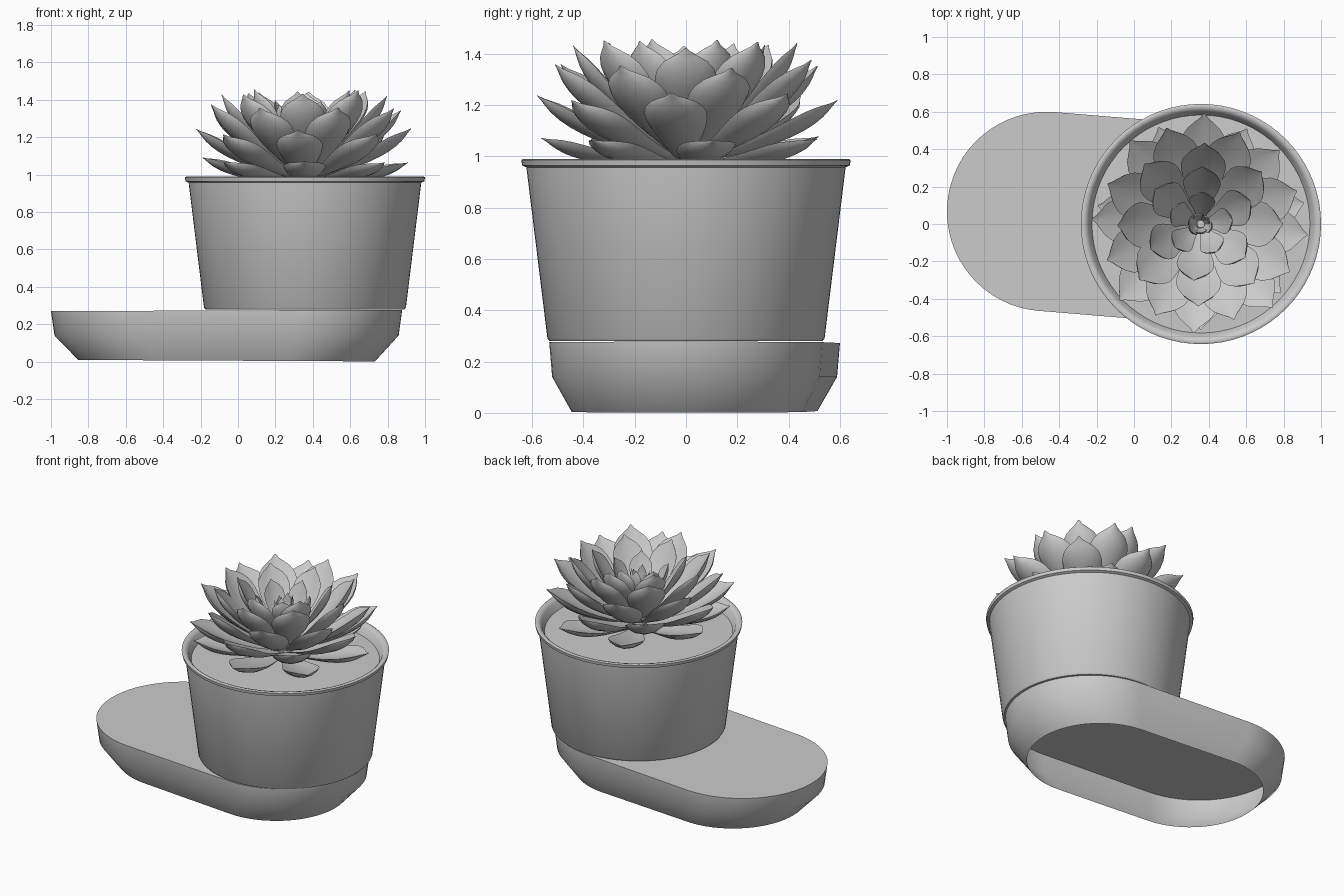
import bpy, bmesh, math, random
from mathutils import Vector

if "Cube" in bpy.data.objects:
    bpy.data.objects.remove(bpy.data.objects["Cube"])

random.seed(4)
CX, CY = 0.358, 0.0   # pot and plant axis


def finish(name, bm, angle=35, normals=True):
    if normals:
        bmesh.ops.recalc_face_normals(bm, faces=bm.faces)
    me = bpy.data.meshes.new(name)
    bm.to_mesh(me)
    bm.free()
    ob = bpy.data.objects.new(name, me)
    bpy.context.collection.objects.link(ob)
    bpy.ops.object.select_all(action='DESELECT')
    ob.select_set(True)
    bpy.context.view_layer.objects.active = ob
    bpy.ops.object.shade_smooth_by_angle(angle=math.radians(angle))
    return ob


def bridge(bm, a, b):
    n = len(a)
    for i in range(n):
        bm.faces.new((a[i], a[(i + 1) % n], b[(i + 1) % n], b[i]))


def lathe(name, profile, n=72, cap_start=False, cap_end=False, angle=50):
    bm = bmesh.new()
    rings = [[bm.verts.new((CX + r * math.cos(2 * math.pi * i / n),
                            CY + r * math.sin(2 * math.pi * i / n), z))
              for i in range(n)] for r, z in profile]
    for a, b in zip(rings, rings[1:]):
        bridge(bm, a, b)
    if cap_start:
        bm.faces.new(rings[0][::-1])
    if cap_end:
        bm.faces.new(rings[-1])
    return finish(name, bm, angle, normals=False)


# saucer base: slightly skewed stadium, open underneath
def base():
    c1, c2, r = Vector((-0.467, 0.067)), Vector((0.345, 0.0)), 0.533
    axis = math.atan2(c2.y - c1.y, c2.x - c1.x)
    outline = []
    for c, start in ((c2, -math.pi / 2), (c1, math.pi / 2)):
        for i in range(33):
            a = axis + start + math.pi * i / 32
            outline.append(c + r * Vector((math.cos(a), math.sin(a))))
    mid = (c1 + c2) / 2
    bm = bmesh.new()
    rings = []
    for s, z in ((0.845, 0.005), (0.98, 0.14), (1.0, 0.274)):
        rings.append([bm.verts.new((*(mid + (p - mid) * s), z)) for p in outline])
    for ring, k in ((rings[0], -0.005), (rings[-1], 0.004)):   # slight tilt
        for v in ring:
            v.co.z += k * v.co.x
    for a, b in zip(rings, rings[1:]):
        bridge(bm, a, b)
    bm.faces.new(rings[-1])
    return finish("saucer_base", bm, 55, normals=False)


base()

# pot with flared lip, then soil
lathe("pot", [(0.532, 0.28), (0.54, 0.29), (0.622, 0.957), (0.638, 0.964),
              (0.642, 0.985), (0.634, 0.99), (0.615, 0.985), (0.602, 0.972),
              (0.578, 0.91)], cap_start=True)
lathe("soil", [(0.583, 0.922), (0.3, 0.93), (0.08, 0.935)], cap_end=True)
lathe("stem", [(0.06, 0.92), (0.06, 1.05), (0.02, 1.15)], n=16, cap_end=True)

# fleshy leaf: closed lens section swept along a curved rib: (position, width)
SHAPE = [(0, 0.32), (0.12, 0.42), (0.25, 0.58), (0.38, 0.76), (0.5, 0.91),
         (0.6, 0.99), (0.69, 1.0), (0.77, 0.92), (0.85, 0.71), (0.91, 0.42),
         (0.95, 0.2), (1, 0.03)]


def add_leaf(bm, angle, root, tip, width, sag):
    p0, p2 = Vector(root), Vector(tip)
    d = (p2 - p0).normalized()
    p1 = p0.lerp(p2, 0.55) + Vector((d.y, -d.x)) * sag
    out = Vector((math.cos(angle), math.sin(angle), 0))
    side = Vector((-out.y, out.x, 0))
    up = Vector((0, 0, 1))
    n, rings = 12, []
    for t, w in SHAPE:
        p = p0 * (1 - t) ** 2 + p1 * 2 * t * (1 - t) + p2 * t * t
        tan = ((p1 - p0) * (1 - t) + (p2 - p1) * t).normalized()
        nrm = out * -tan.y + up * tan.x
        hw = width * w / 2
        ring = []
        for i in range(n):
            a = 2 * math.pi * i / n
            c, s = math.cos(a), math.sin(a)
            lift = 0.26 * hw * c * c + (0.08 if s > 0 else 0.24) * hw * s
            pos = Vector((CX - 0.005, CY, 0)) + out * p.x + up * p.y
            ring.append(bm.verts.new(pos + side * hw * c + nrm * lift))
        rings.append(ring)
    for a, b in zip(rings, rings[1:]):
        bridge(bm, a, b)
    bm.faces.new(rings[0][::-1])
    bm.faces.new(rings[-1])


# rosette rings: count, first angle, root (r, z), tip (r, z), width, sag
RINGS = [
    ("outer", 7, 13, (0.05, 0.965), (0.56, 1.08), 0.225, 0.05),
    ("low", 8, -4, (0.05, 0.985), (0.585, 1.23), 0.245, 0.065),
    ("middle", 8, 19, (0.05, 1.01), (0.54, 1.36), 0.245, 0.07),
    ("upper", 8, -2, (0.05, 1.04), (0.435, 1.44), 0.24, 0.07),
    ("inner", 6, 25, (0.04, 1.07), (0.3, 1.45), 0.2, 0.055),
    ("heart", 5, 10, (0.03, 1.1), (0.18, 1.38), 0.14, 0.035),
    ("bud", 6, 40, (0.015, 1.12), (0.055, 1.34), 0.065, 0.025),
]
for name, count, first, root, tip, width, sag in RINGS:
    bm = bmesh.new()
    for i in range(count):
        a = math.radians(first + 360 * i / count + random.uniform(-3, 3))
        j = random.uniform(-0.02, 0.02)
        add_leaf(bm, a, root, (tip[0] - j * 0.5, tip[1] + j), width, sag)
    finish(name + "_leaves", bm, 50)
